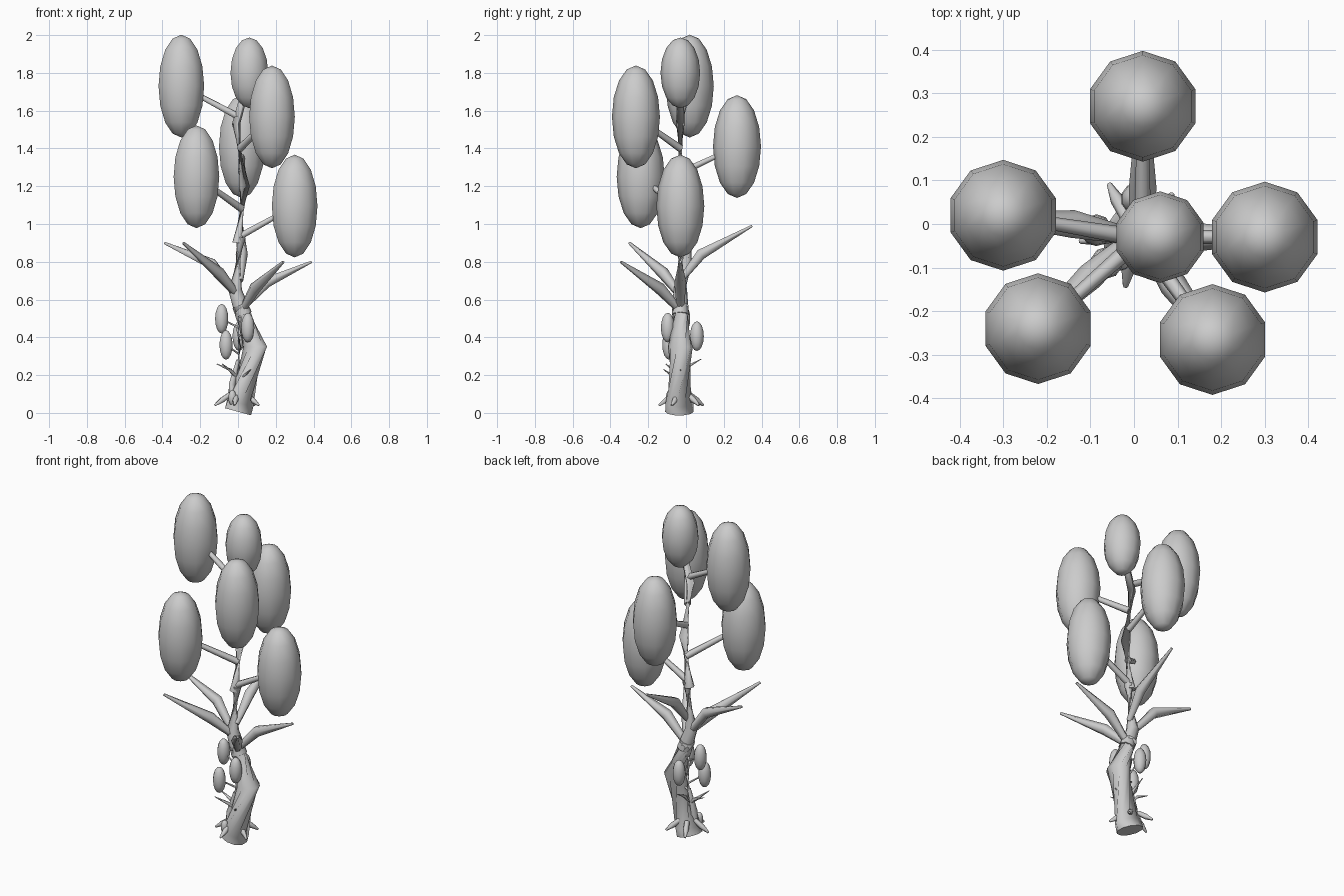
import bpy, bmesh, math
from mathutils import Vector

if "Cube" in bpy.data.objects:
    bpy.data.objects.remove(bpy.data.objects["Cube"])


def finish(name, bm):
    bmesh.ops.recalc_face_normals(bm, faces=bm.faces)
    me = bpy.data.meshes.new(name)
    bm.to_mesh(me)
    bm.free()
    ob = bpy.data.objects.new(name, me)
    bpy.context.collection.objects.link(ob)
    for p in me.polygons:
        p.use_smooth = len(p.vertices) <= 4
    return ob


def tube(name, pts, radii, sides):
    """Tapered low-poly tube along a path, capped at both ends."""
    bm = bmesh.new()
    pts = [Vector(p) for p in pts]
    rings = []
    for i, (p, r) in enumerate(zip(pts, radii)):
        t = pts[min(i + 1, len(pts) - 1)] - pts[max(i - 1, 0)]
        q = t.to_track_quat('Z', 'Y')
        rings.append([bm.verts.new(p + q @ Vector((r * math.cos(a), r * math.sin(a), 0)))
                      for a in (2 * math.pi * k / sides for k in range(sides))])
    for a, b in zip(rings, rings[1:]):
        for k in range(sides):
            n = (k + 1) % sides
            bm.faces.new((a[k], a[n], b[n], b[k]))
    bm.faces.new(rings[0])
    bm.faces.new(rings[-1])
    return finish(name, bm)


def pod(name, centre, rx, rz):
    """Egg-shaped foliage clump."""
    bm = bmesh.new()
    bmesh.ops.create_uvsphere(bm, u_segments=10, v_segments=8, radius=1)
    for v in bm.verts:
        v.co = Vector((v.co.x * rx, v.co.y * rx, v.co.z * rz)) + Vector(centre)
    return finish(name, bm)


Y = -0.03
# clump centre, branch start on the stem
CLUMPS = [((-0.30, 0.02, 1.73), (0.0, Y, 1.57)),
          ((0.18, -0.265, 1.567), (0.01, Y, 1.40)),
          ((0.02, 0.27, 1.41), (0.02, Y, 1.27)),
          ((-0.22, -0.24, 1.25), (0.02, Y, 1.08)),
          ((0.30, -0.03, 1.095), (0.02, Y, 0.94))]
# leaf base, middle, tip
LEAVES = [((0.0, Y, 0.62), (-0.14, 0.0, 0.79), (-0.39, 0.02, 0.90)),
          ((0.0, Y, 0.62), (-0.10, -0.12, 0.74), (-0.29, -0.30, 0.90)),
          ((0.01, Y, 0.54), (0.15, Y, 0.69), (0.39, Y, 0.80)),
          ((0.02, Y, 0.54), (0.09, -0.14, 0.66), (0.24, -0.345, 0.80)),
          ((0.01, Y, 0.70), (0.02, 0.08, 0.84), (0.02, 0.35, 0.99))]


def crown(prefix, s, off):
    """Stem, branches, clumps and leaves, scaled by s."""
    def at(p):
        return Vector(p) * s + Vector(off)
    tube(prefix + "upper_stem",
         [at((0.0, Y, 0.90)), at((0.035, Y, 1.20)), at((-0.01, Y, 1.53)), at((0.05, Y, 1.75))],
         [0.03 * s, 0.027 * s, 0.022 * s, 0.018 * s], 8)
    pod(prefix + "top_clump", at((0.06, Y, 1.80)), 0.105 * s, 0.187 * s)
    for i, (c, b) in enumerate(CLUMPS):
        pod(f"{prefix}clump_{i}", at(c), 0.127 * s, 0.272 * s)
        tube(f"{prefix}branch_{i}", [at(b), at(Vector(b).lerp(Vector(c), 0.8))],
             [0.02 * s, 0.014 * s], 6)
    for i, (a, b, c) in enumerate(LEAVES):
        tube(f"{prefix}leaf_{i}", [at(a), at(b), at(c)],
             [0.018 * s, 0.032 * s, 0.007 * s], 6)


# main plant
tube("trunk", [(0.0, Y - 0.005, 0.006), (0.012, Y - 0.005, 0.05), (0.09, Y, 0.35), (0.01, Y, 0.57)],
     [0.075, 0.074, 0.066, 0.044], 10)
tube("lower_stem", [(0.03, Y, 0.52), (-0.015, Y, 0.65), (0.015, Y, 0.93)],
     [0.045, 0.036, 0.026], 8)
crown("", 1.0, (0, 0, 0))

# small sapling beside the trunk
crown("sapling_", 0.288, (0, -0.02, 0))
tube("sapling_trunk", [(-0.03, -0.04, 0.06), (-0.03, -0.035, 0.15), (0.0, -0.03, 0.28)],
     [0.022, 0.02, 0.009], 8)

# base bud and short root shoots
pod("bud", (-0.03, -0.085, 0.08), 0.022, 0.042)
for i in range(5):
    a = math.radians(45 + 72 * i)
    d = Vector((math.cos(a), math.sin(a), 0))
    o = Vector((0.0, -0.02, 0))
    tube(f"shoot_{i}", [o + d * 0.04 + Vector((0, 0, 0.10)),
                        o + d * 0.085 + Vector((0, 0, 0.068)),
                        o + d * 0.125 + Vector((0, 0, 0.04))], [0.014, 0.016, 0.006], 6)
